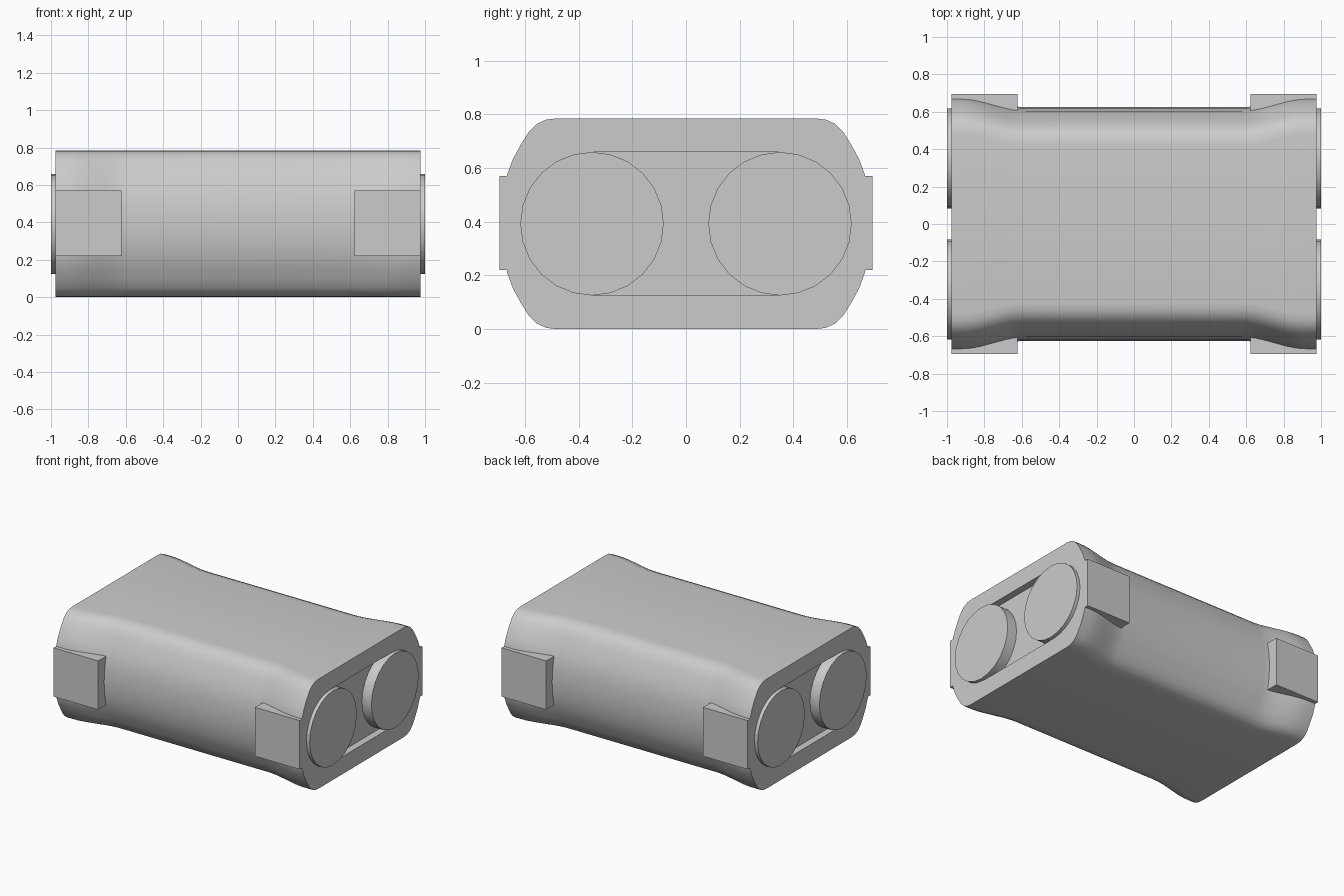
import bpy
import bmesh
from math import radians, pi
from mathutils import Matrix, Vector

cube = bpy.data.objects.get("Cube")
if cube:
    bpy.data.objects.remove(cube, do_unlink=True)

grey = bpy.data.materials.new("plain grey")
grey.use_nodes = True
colour = (0.6, 0.6, 0.6, 1.0)
grey.diffuse_color = colour
grey.node_tree.nodes["Principled BSDF"].inputs["Base Color"].default_value = colour

MID_Z = 0.3925     # height of the centre line
END_X = 0.975      # flat end of the case
CELL_Y, CELL_R = 0.35, 0.267


def finish(name, bm, smooth=True):
    bmesh.ops.recalc_face_normals(bm, faces=bm.faces)
    mesh = bpy.data.meshes.new(name)
    bm.to_mesh(mesh)
    bm.free()
    mesh.materials.append(grey)
    obj = bpy.data.objects.new(name, mesh)
    bpy.context.collection.objects.link(obj)
    if smooth:
        activate(obj)
        bpy.ops.object.shade_smooth_by_angle(angle=radians(30))
    return obj


def activate(obj):
    bpy.ops.object.select_all(action='DESELECT')
    obj.select_set(True)
    bpy.context.view_layer.objects.active = obj


def box(name, centre, size):
    bm = bmesh.new()
    bmesh.ops.create_cube(bm, size=1.0, matrix=Matrix.Translation(centre)
                          @ Matrix.Diagonal(Vector(size).to_4d()))
    return finish(name, bm, smooth=False)


# Quarter profile: (width at the flared ends, width at the waist, height)
QUARTER = [(0.48, 0.42, 0.3925), (0.52, 0.46, 0.388), (0.555, 0.495, 0.372),
           (0.585, 0.525, 0.343), (0.615, 0.552, 0.295), (0.645, 0.578, 0.24),
           (0.667, 0.603, 0.18), (0.675, 0.619, 0.09), (0.677, 0.625, 0.0)]


def section(x):
    t = min(max((abs(x) - 0.58) / 0.34, 0.0), 1.0)
    t = t * t * (3 - 2 * t)
    side = [(w + (e - w) * t, h) for e, w, h in QUARTER]
    side += [(y, -h) for y, h in reversed(side[:-1])]
    loop = side + [(-y, h) for y, h in reversed(side)]
    return [(x, y, MID_Z + h) for y, h in loop]


# Case: the profile lofted along x, narrow in the middle
flare = [0.58 + 0.34 * i / 10 for i in range(11)] + [END_X]
stations = [-x for x in reversed(flare)] + flare
bm = bmesh.new()
rings = [[bm.verts.new(p) for p in section(x)] for x in stations]
count = len(rings[0])
for a, b in zip(rings, rings[1:]):
    for i in range(count):
        j = (i + 1) % count
        bm.faces.new((a[i], a[j], b[j], b[i]))
bm.faces.new(rings[0])
bm.faces.new(rings[-1])
case = finish("case", bm)

# Recess between the cells at each end
for s in (-1, 1):
    cutter = box("recess_cutter", (s * END_X, 0, MID_Z),
                 (0.1, 2 * CELL_Y, 2 * CELL_R))
    cutter.hide_render = True
    cut = case.modifiers.new("recess", 'BOOLEAN')
    cut.operation = 'DIFFERENCE'
    cut.solver = 'EXACT'
    cut.object = cutter
    activate(case)
    bpy.ops.object.modifier_apply(modifier=cut.name)
    bpy.data.objects.remove(cutter, do_unlink=True)

# Round cells running the full length, proud of both ends
for s, side in ((-1, "front"), (1, "back")):
    bm = bmesh.new()
    bmesh.ops.create_cone(bm, cap_ends=True, segments=24, radius1=CELL_R,
                          radius2=CELL_R, depth=2.0,
                          matrix=Matrix.Translation((0, s * CELL_Y, MID_Z))
                          @ Matrix.Rotation(pi / 2, 4, 'Y'))
    finish(side + "_cell", bm)

# Square corner pads
for sx, lr in ((-1, "right"), (1, "left")):
    for sy, fb in ((-1, "front"), (1, "back")):
        box(f"{fb}_{lr}_pad", (sx * 0.7985, sy * 0.6375, 0.395),
            (0.353, 0.115, 0.35))
